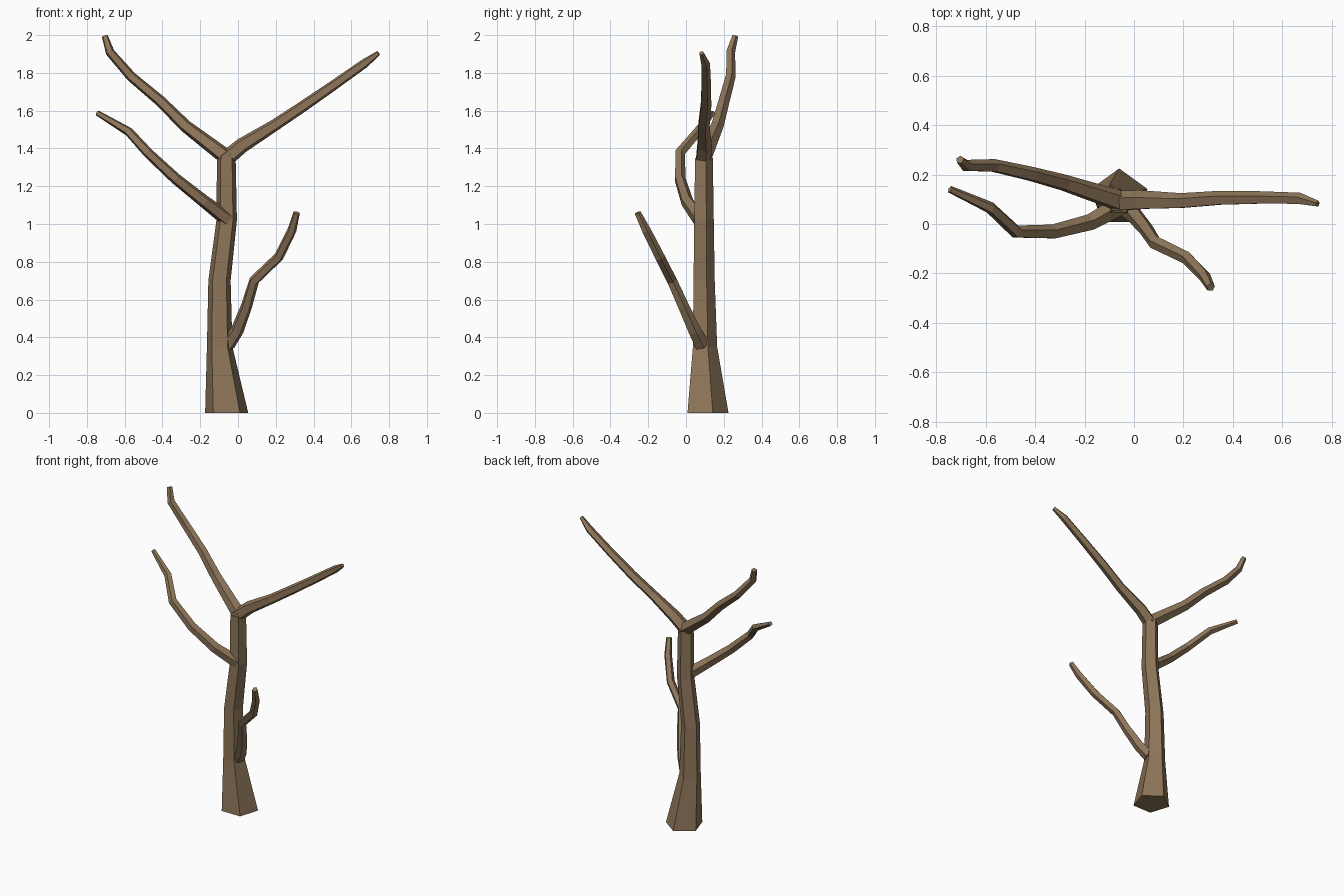
import bpy, bmesh, math
from mathutils import Vector

bark = bpy.data.materials.new("bark brown")
bark.diffuse_color = (0.27, 0.18, 0.10, 1)
SIDES = 5


def limb(name, pts, level=False):
    """Five-sided tapered tube through (x, y, z, radius) points."""
    bm = bmesh.new()
    P = [Vector(p[:3]) for p in pts]
    rings = []
    for i, p in enumerate(P):
        a, b = P[max(i - 1, 0)], P[min(i + 1, len(P) - 1)]
        d1 = (p - a).normalized() if i else (b - p).normalized()
        d2 = (b - p).normalized() if i < len(P) - 1 else d1
        t = Vector((0, 0, 1)) if level else (d1 + d2).normalized()
        v = Vector((0, 1, 0))
        v = (v - t * v.dot(t)).normalized()
        u = v.cross(t)
        r = pts[i][3]
        ring = []
        for k in range(SIDES):
            ang = 2 * math.pi * k / SIDES
            ring.append(bm.verts.new(p + r * (math.cos(ang) * v + math.sin(ang) * u)))
        rings.append(ring)
    for A, B in zip(rings, rings[1:]):
        for k in range(SIDES):
            n = (k + 1) % SIDES
            bm.faces.new((A[k], A[n], B[n], B[k]))
    bm.faces.new(rings[0])
    bm.faces.new(rings[-1])
    bmesh.ops.recalc_face_normals(bm, faces=bm.faces)
    me = bpy.data.meshes.new(name)
    bm.to_mesh(me)
    bm.free()
    me.materials.append(bark)
    ob = bpy.data.objects.new(name, me)
    bpy.context.collection.objects.link(ob)


# Trunk with flared foot
limb("trunk", [(-0.06, 0.105, 0, 0.12), (-0.097, 0.094, 0.35, 0.071),
               (-0.098, 0.09, 0.70, 0.062), (-0.06, 0.09, 1.02, 0.057),
               (-0.062, 0.09, 1.35, 0.052)], level=True)

# Fork at the top
limb("upper_left_branch", [(-0.05, 0.09, 1.345, 0.045), (-0.28, 0.165, 1.52, 0.035),
                           (-0.41, 0.20, 1.65, 0.031), (-0.565, 0.235, 1.78, 0.028),
                           (-0.678, 0.235, 1.91, 0.025), (-0.705, 0.26, 1.995, 0.017)])
limb("upper_right_branch", [(-0.075, 0.09, 1.335, 0.045), (0.02, 0.095, 1.415, 0.042),
                            (0.19, 0.092, 1.52, 0.033), (0.34, 0.103, 1.62, 0.031),
                            (0.50, 0.105, 1.73, 0.028), (0.67, 0.102, 1.85, 0.025),
                            (0.744, 0.082, 1.905, 0.013)])

# Side branches
limb("middle_left_branch", [(-0.055, 0.075, 1.025, 0.042), (-0.18, 0.005, 1.12, 0.035),
                            (-0.33, -0.033, 1.24, 0.031), (-0.475, -0.033, 1.375, 0.028),
                            (-0.58, 0.065, 1.49, 0.025), (-0.745, 0.14, 1.588, 0.015)])
limb("lower_right_branch", [(-0.055, 0.085, 0.36, 0.04), (-0.005, 0.045, 0.435, 0.036),
                            (0.045, -0.015, 0.565, 0.031), (0.085, -0.075, 0.70, 0.028),
                            (0.215, -0.138, 0.825, 0.027), (0.285, -0.21, 0.965, 0.025),
                            (0.31, -0.257, 1.06, 0.018)])
